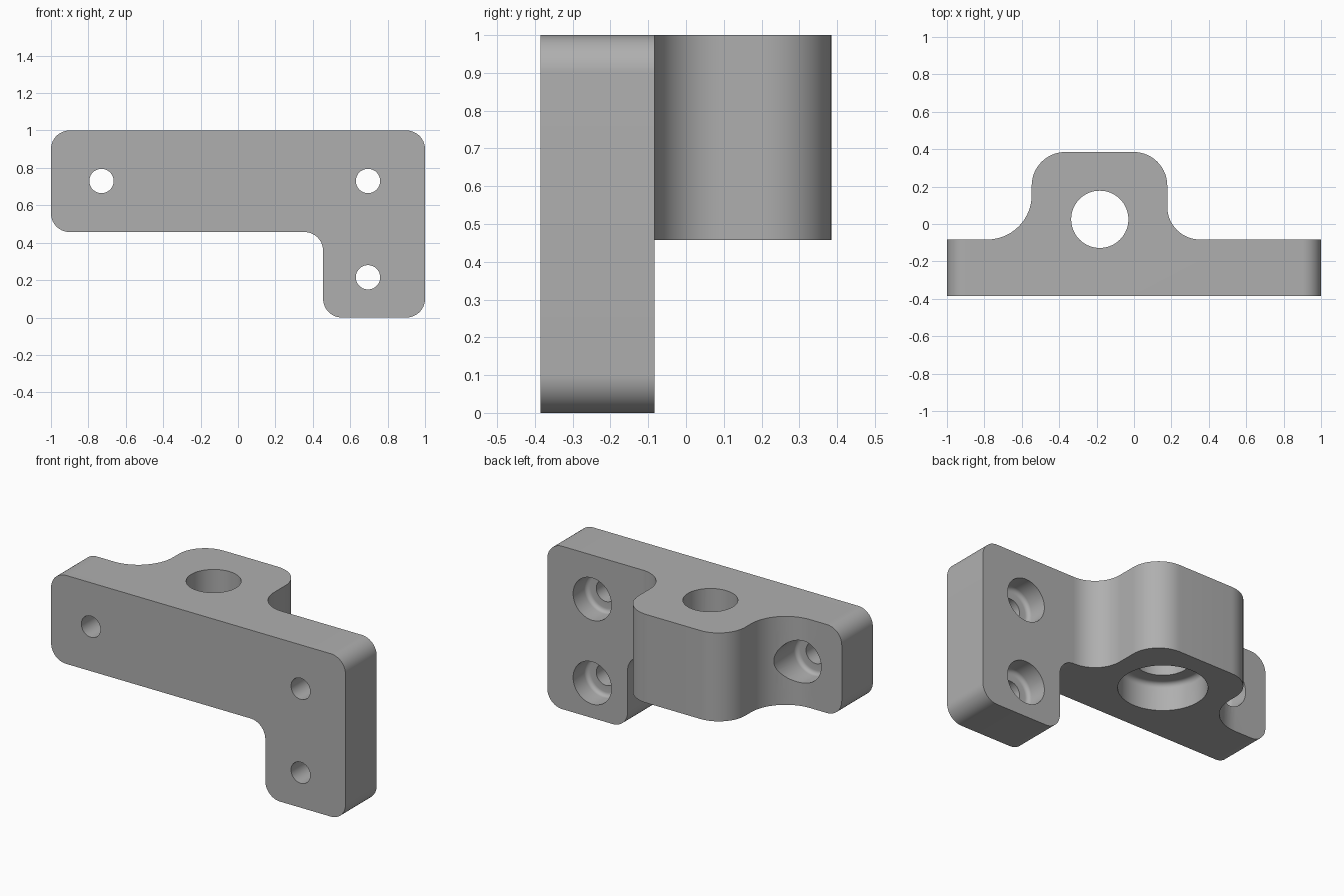
import bpy, bmesh, math
from mathutils import Matrix, Vector

if "Cube" in bpy.data.objects:
    bpy.data.objects.remove(bpy.data.objects["Cube"])

grey = bpy.data.materials.new("machined grey")
grey.diffuse_color = (0.43, 0.43, 0.43, 1)
grey.use_nodes = True
grey.node_tree.nodes["Principled BSDF"].inputs["Base Color"].default_value = grey.diffuse_color


def rounded(points, steps=14):
    """Outline from (a, b, radius) corners, each rounded by a tangent arc."""
    out = []
    for i, (a, b, r) in enumerate(points):
        p = Vector((a, b))
        if r == 0:
            out.append(p)
            continue
        u = (Vector(points[i - 1][:2]) - p).normalized()
        v = (Vector(points[(i + 1) % len(points)][:2]) - p).normalized()
        # All rounded corners are right angles
        c = p + (u + v) * r
        for k in range(steps + 1):
            t = k / steps * math.pi / 2
            out.append(c - v * r * math.cos(t) - u * r * math.sin(t))
    return out


def make_object(name, bm):
    bmesh.ops.recalc_face_normals(bm, faces=bm.faces)
    mesh = bpy.data.meshes.new(name)
    bm.to_mesh(mesh)
    bm.free()
    mesh.materials.append(grey)
    ob = bpy.data.objects.new(name, mesh)
    bpy.context.collection.objects.link(ob)
    return ob


def extrude(name, outline, place, offset):
    bm = bmesh.new()
    face = bm.faces.new([bm.verts.new(place(p)) for p in outline])
    ext = bmesh.ops.extrude_face_region(bm, geom=[face])
    verts = [g for g in ext["geom"] if isinstance(g, bmesh.types.BMVert)]
    bmesh.ops.translate(bm, verts=verts, vec=offset)
    return make_object(name, bm)


def bore_cutter(name, r, R, start, ledge, end, fillet, matrix, n=64):
    """Stepped drill along local z: r up to the ledge, then R with a filleted floor."""
    prof = [(r, start), (r, ledge)]
    for k in range(7):
        t = k / 6 * math.pi / 2
        prof.append((R - fillet + fillet * math.sin(t), ledge + fillet - fillet * math.cos(t)))
    prof.append((R, end))
    bm = bmesh.new()
    rings = [[bm.verts.new((q * math.cos(2 * math.pi * i / n), q * math.sin(2 * math.pi * i / n), z))
              for i in range(n)] for q, z in prof]
    for lo, hi in zip(rings, rings[1:]):
        for i in range(n):
            j = (i + 1) % n
            bm.faces.new((lo[i], lo[j], hi[j], hi[i]))
    bm.faces.new(rings[0])
    bm.faces.new(rings[-1])
    bm.transform(matrix)
    ob = make_object(name, bm)
    ob.hide_render = True
    return ob


def boolean(target, other, operation):
    mod = target.modifiers.new(operation.lower(), 'BOOLEAN')
    mod.operation = operation
    mod.solver = 'EXACT'
    mod.object = other
    bpy.context.view_layer.objects.active = target
    bpy.ops.object.modifier_apply(modifier=mod.name)
    bpy.data.objects.remove(other, do_unlink=True)


FRONT, BACK, SHELF = -0.385, -0.083, 0.457

# L-shaped mounting plate
bracket = extrude("mounting_bracket", rounded([
    (-1, 1, 0.1), (1, 1, 0.1), (1, 0, 0.1), (0.455, 0, 0.1),
    (0.455, SHELF, 0.1), (-1, SHELF, 0.1)]),
    lambda p: (p.x, FRONT, p.y), (0, BACK - FRONT, 0))

# Boss at the back, blended into the plate with concave fillets
boss = extrude("boss", rounded([
    (-0.9, -0.2, 0), (-0.9, BACK, 0), (-0.547, BACK, 0.238), (-0.547, 0.385, 0.18),
    (0.178, 0.385, 0.18), (0.178, BACK, 0.175), (0.42, BACK, 0), (0.42, -0.2, 0)]),
    lambda p: (p.x, p.y, SHELF), (0, 0, 1 - SHELF))
# Keep the boss foot inside the straight part of the shelf
for v in boss.data.vertices:
    v.co.x = min(max(v.co.x, -0.88), 0.354)
boolean(bracket, boss, 'UNION')

# Vertical bore, counterbored from below
flip = Matrix.Translation((-0.183, 0.025, 1)) @ Matrix.Rotation(math.pi, 4, 'X')
boolean(bracket, bore_cutter("main_bore", 0.153, 0.245, -0.2, 0.375, 0.8, 0.03, flip), 'DIFFERENCE')

# Screw holes, counterbored from the back
for x, z in ((-0.73, 0.73), (0.695, 0.73), (0.695, 0.215)):
    m = Matrix.Translation((x, FRONT, z)) @ Matrix.Rotation(-math.pi / 2, 4, 'X')
    boolean(bracket, bore_cutter("screw_hole", 0.065, 0.13, -0.2, 0.17, 0.9, 0.025, m), 'DIFFERENCE')

bpy.ops.object.select_all(action='DESELECT')
bracket.select_set(True)
bpy.context.view_layer.objects.active = bracket
bpy.ops.object.shade_smooth_by_angle(angle=math.radians(30))
